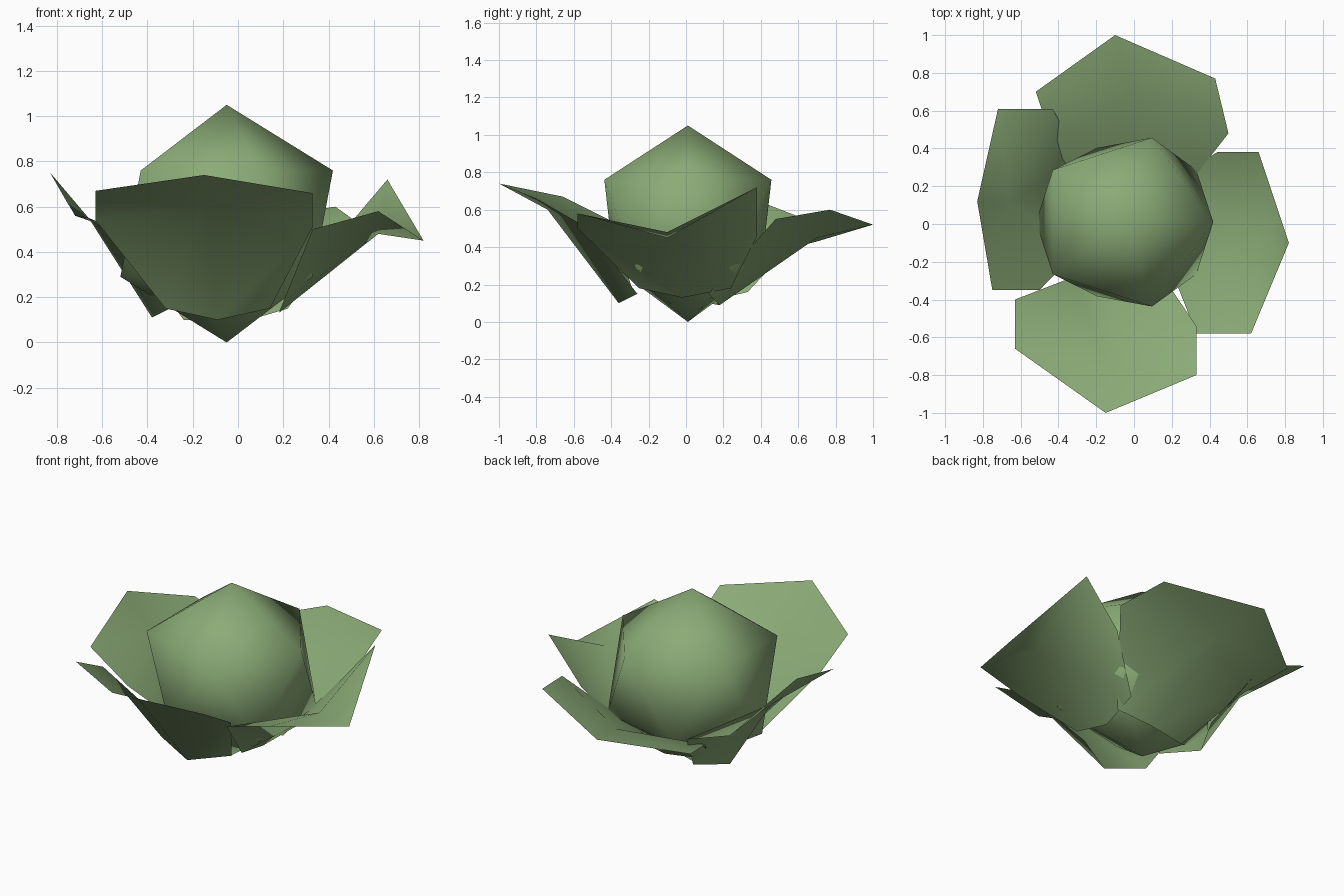
import bpy, bmesh
from mathutils import Vector

if "Cube" in bpy.data.objects:
    bpy.data.objects.remove(bpy.data.objects["Cube"])

green = bpy.data.materials.new("leaf green")
green.diffuse_color = (0.26, 0.41, 0.185, 1)
green.use_nodes = True
green.node_tree.nodes["Principled BSDF"].inputs["Base Color"].default_value = green.diffuse_color


def finish(name, bm):
    """Turn a bmesh into a smooth, green object."""
    bmesh.ops.recalc_face_normals(bm, faces=bm.faces)
    for f in bm.faces:
        f.smooth = True
    me = bpy.data.meshes.new(name)
    bm.to_mesh(me)
    bm.free()
    me.materials.append(green)
    ob = bpy.data.objects.new(name, me)
    bpy.context.collection.objects.link(ob)


def leaf(name, base, middle, tip):
    """Cupped leaf: three rows of three points from the base to the tip."""
    bm = bmesh.new()
    rows = [[bm.verts.new(p) for p in row] for row in (base, middle, tip)]
    for low, high in zip(rows, rows[1:]):
        for i in range(2):
            bm.faces.new((low[i], low[i + 1], high[i + 1], high[i]))
    bmesh.ops.triangulate(bm, faces=bm.faces)
    bm.normal_update()
    up = sum((f.normal.z for f in bm.faces))
    bmesh.ops.recalc_face_normals(bm, faces=bm.faces)
    finish(name, bm)
    me = bpy.data.objects[name].data
    # inner side of the cup faces up
    if sum(p.normal.z for p in me.polygons) < 0:
        me.flip_normals()


# round head: icosahedron with a slightly tucked lower ring
R, C = 0.525, Vector((-0.05, 0.01, 0.525))
bm = bmesh.new()
bmesh.ops.create_icosphere(bm, subdivisions=1, radius=R)
ring = [v for v in bm.verts if 0 < v.co.z < R * 0.9]
bmesh.ops.rotate(bm, verts=bm.verts, cent=(0, 0, 0),
                 matrix=Vector((ring[0].co.x, ring[0].co.y, 0)).rotation_difference(Vector((1, 0, 0))).to_matrix())
for v in bm.verts:
    if v.co.z < 0 and abs(v.co.y) > 0.35:
        v.co.y *= 0.88
    v.co += C
finish("head", bm)

# four open outer leaves
leaf("front_leaf",
     [(-0.32, -0.28, 0.15), (-0.09, -0.36, 0.10), (0.14, -0.26, 0.15)],
     [(-0.63, -0.40, 0.54), (-0.15, -0.74, 0.60), (0.33, -0.54, 0.51)],
     [(-0.63, -0.66, 0.67), (-0.15, -1.00, 0.74), (0.33, -0.80, 0.66)])
leaf("right_leaf",
     [(0.20, -0.25, 0.18), (0.18, -0.02, 0.13), (0.22, 0.24, 0.18)],
     [(0.33, -0.58, 0.50), (0.62, -0.10, 0.48), (0.44, 0.38, 0.46)],
     [(0.62, -0.58, 0.58), (0.82, -0.10, 0.45), (0.66, 0.38, 0.72)])
leaf("back_leaf",
     [(0.22, 0.12, 0.15), (0.02, 0.18, 0.09), (-0.24, 0.12, 0.10)],
     [(0.50, 0.48, 0.55), (-0.02, 0.70, 0.45), (-0.43, 0.43, 0.36)],
     [(0.43, 0.77, 0.60), (-0.10, 1.00, 0.52), (-0.52, 0.70, 0.43)])
leaf("left_leaf",
     [(-0.28, 0.33, 0.16), (-0.38, 0.12, 0.11), (-0.28, -0.12, 0.16)],
     [(-0.43, 0.61, 0.46), (-0.66, 0.12, 0.55), (-0.50, -0.35, 0.44)],
     [(-0.72, 0.61, 0.56), (-0.83, 0.12, 0.75), (-0.75, -0.35, 0.61)])
